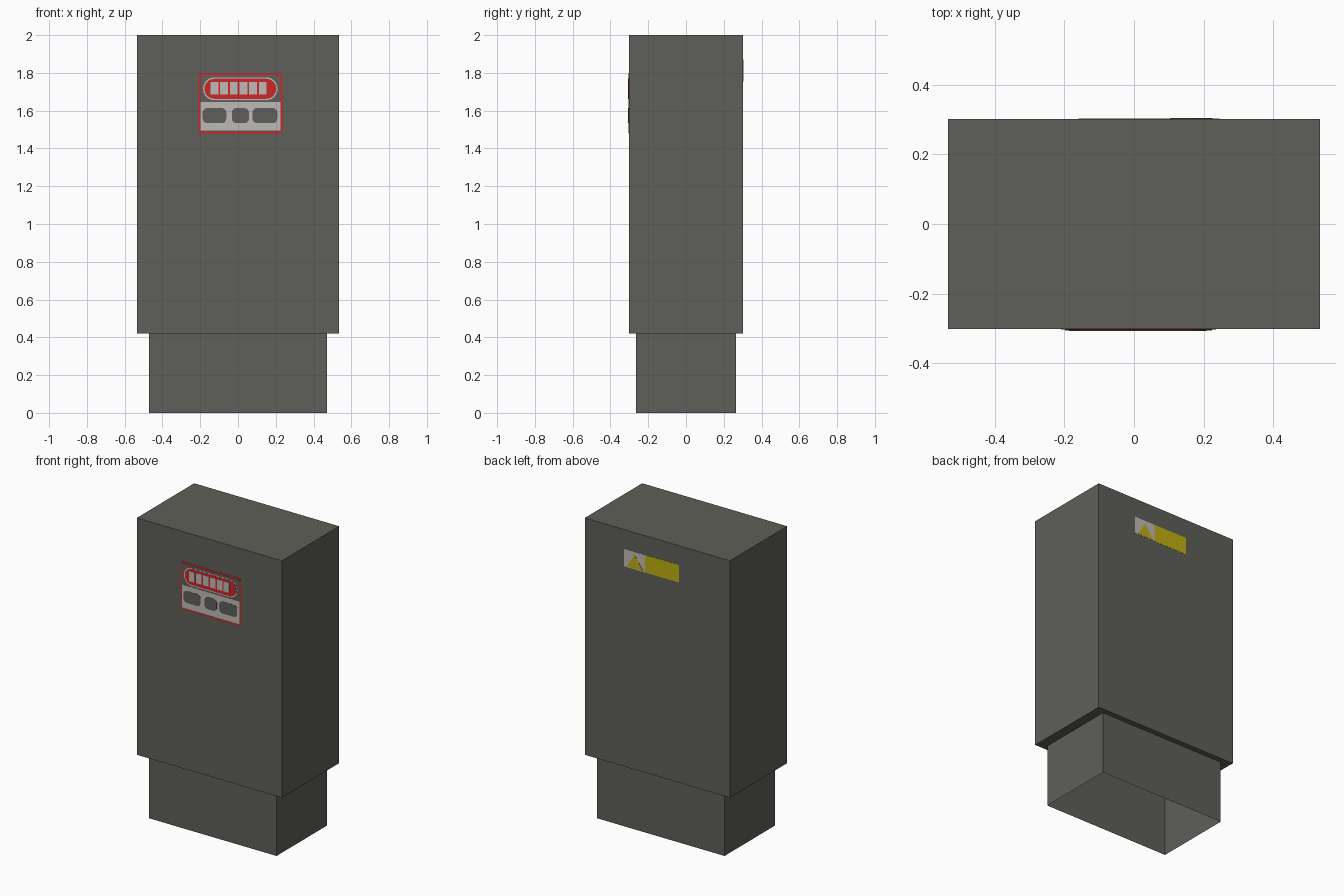
import bpy, bmesh, math

if "Cube" in bpy.data.objects:
    bpy.data.objects.remove(bpy.data.objects["Cube"])

HALF_W, HALF_D = 0.535, 0.302     # cabinet half width and depth
BASE_W, BASE_D = 0.47, 0.265      # plinth half width and depth
STEP_Z, TOP_Z = 0.42, 2.0


def material(name, rgb):
    m = bpy.data.materials.new(name)
    m.diffuse_color = (*rgb, 1)
    m.use_nodes = True
    m.node_tree.nodes["Principled BSDF"].inputs["Base Color"].default_value = m.diffuse_color
    return m


GREY = material("cabinet grey", (0.113, 0.113, 0.1))
RED = material("warning red", (0.6, 0.02, 0.022))
WHITE = material("off white", (0.52, 0.49, 0.47))
YELLOW = material("warning yellow", (0.52, 0.42, 0.006))


def finish(name, bm, mat):
    bmesh.ops.recalc_face_normals(bm, faces=bm.faces)
    me = bpy.data.meshes.new(name)
    bm.to_mesh(me)
    bm.free()
    me.materials.append(mat)
    ob = bpy.data.objects.new(name, me)
    bpy.context.collection.objects.link(ob)
    return ob


def plate(name, outline, side, level, mat):
    """Thin plate with an (x, z) outline; side -1 is the front, +1 the back."""
    bm = bmesh.new()
    y0, y1 = side * (HALF_D - 0.001), side * (HALF_D + 0.0012 * level)
    inner = [bm.verts.new((x, y0, z)) for x, z in outline]
    outer = [bm.verts.new((x, y1, z)) for x, z in outline]
    bm.faces.new(inner)
    bm.faces.new(outer)
    n = len(outline)
    for i in range(n):
        j = (i + 1) % n
        bm.faces.new((inner[i], inner[j], outer[j], outer[i]))
    return finish(name, bm, mat)


def rect(x0, x1, z0, z1):
    return [(x0, z0), (x1, z0), (x1, z1), (x0, z1)]


def rounded(cx, cz, hw, hh, r, n=6):
    pts = []
    for k, (sx, sz) in enumerate([(1, 1), (-1, 1), (-1, -1), (1, -1)]):
        for i in range(n + 1):
            a = (k + i / n) * math.pi / 2
            pts.append((cx + sx * (hw - r) + r * math.cos(a),
                        cz + sz * (hh - r) + r * math.sin(a)))
    return pts


# Cabinet shell: stepped rectangular profile, closed on top, open underneath
bm = bmesh.new()
rings = []
for w, d, z in [(BASE_W, BASE_D, 0), (BASE_W, BASE_D, STEP_Z),
                (HALF_W, HALF_D, STEP_Z), (HALF_W, HALF_D, TOP_Z)]:
    rings.append([bm.verts.new((sx * w, sy * d, z))
                  for sx, sy in [(-1, -1), (1, -1), (1, 1), (-1, 1)]])
for a, b in zip(rings, rings[1:]):
    for i in range(4):
        j = (i + 1) % 4
        bm.faces.new((a[i], a[j], b[j], b[i]))
bm.faces.new(rings[-1])
finish("cabinet", bm, GREY)

# Front warning sign: red border around a grey upper and white lower field
plate("sign_border", rounded(0.0125, 1.64, 0.2225, 0.16, 0.02), -1, 1, RED)
plate("sign_field", rounded(0.0125, 1.64, 0.2115, 0.149, 0.012), -1, 2, GREY)
plate("sign_lower_panel", rect(-0.199, 0.224, 1.495, 1.647), -1, 3, WHITE)
plate("sign_oval_rim", rounded(0.0125, 1.716, 0.197, 0.06, 0.058), -1, 3, WHITE)
plate("sign_oval", rounded(0.0125, 1.716, 0.19, 0.053, 0.052), -1, 4, RED)

# Plain white blocks in the oval and dark blocks on the lower panel
for i in range(6):
    x = -0.145 + i * 0.051
    plate(f"sign_light_block_{i + 1}", rect(x, x + 0.041, 1.685, 1.752), -1, 5, WHITE)
for i, (x0, x1) in enumerate([(-0.187, -0.062), (-0.033, 0.058), (0.076, 0.208)]):
    plate(f"sign_dark_block_{i + 1}",
          rounded((x0 + x1) / 2, 1.574, (x1 - x0) / 2, 0.04, 0.025), -1, 4, GREY)

# Back label: white square with a yellow triangle beside a yellow panel
plate("label_white_panel", rect(0.09, 0.245, 1.755, 1.872), 1, 1, WHITE)
plate("label_yellow_panel", rect(-0.16, 0.09, 1.755, 1.872), 1, 1, YELLOW)
plate("label_triangle", [(0.226, 1.76), (0.104, 1.76), (0.165, 1.85)], 1, 2, YELLOW)
